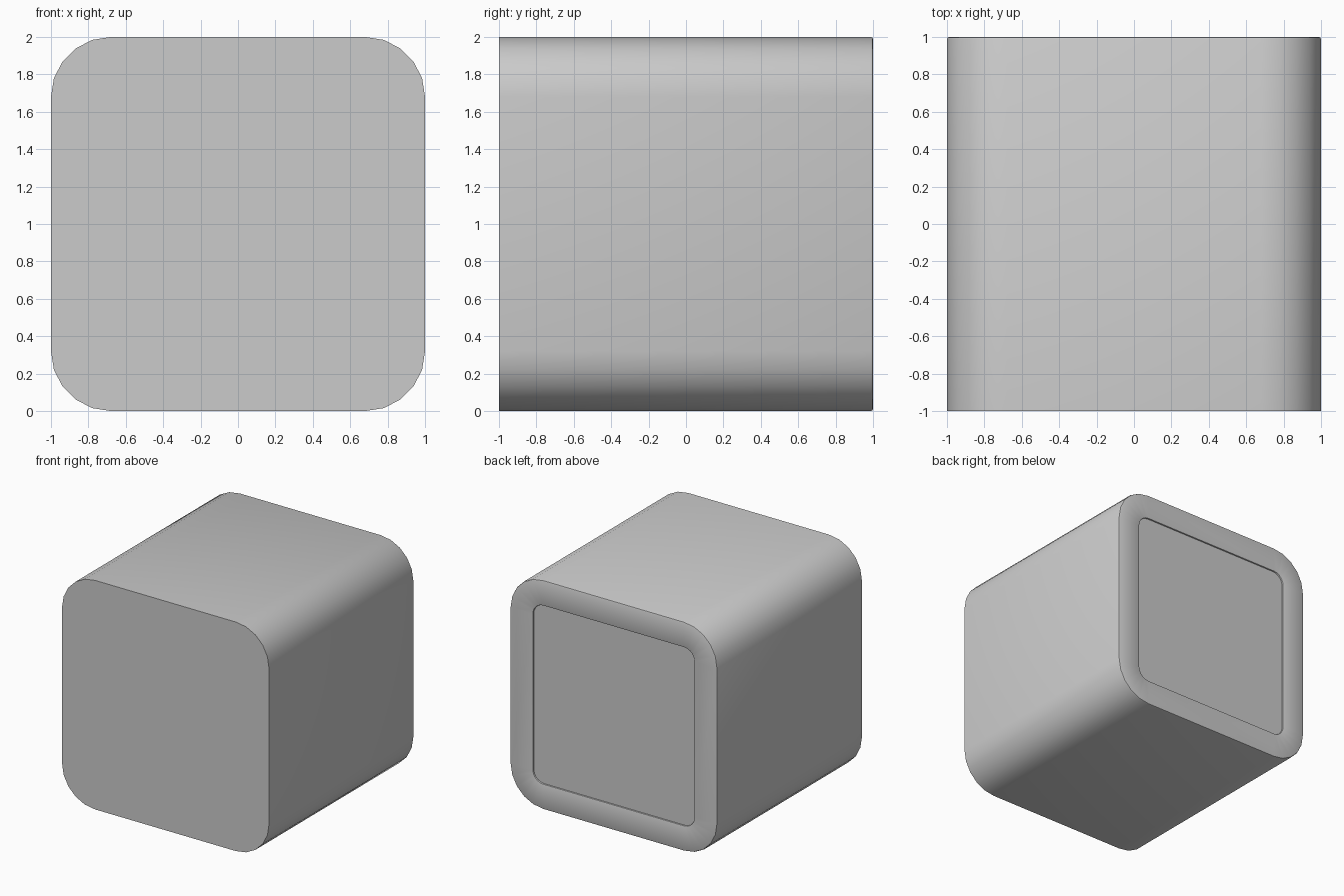
import bpy, bmesh, math

if "Cube" in bpy.data.objects:
    bpy.data.objects.remove(bpy.data.objects["Cube"])

HALF, RADIUS, SEGS = 1.0, 0.32, 5


def rounded_loop(bm, inset, y):
    """Ring of vertices around a rounded square, shrunk by inset, at depth y."""
    c = HALF - RADIUS
    r = RADIUS - inset
    ring = []
    for q, (sx, sz) in enumerate([(1, 1), (-1, 1), (-1, -1), (1, -1)]):
        for i in range(SEGS + 1):
            a = math.radians(90 * (q + i / SEGS))
            ring.append(bm.verts.new((sx * c + r * math.cos(a), y,
                                      1 + sz * c + r * math.sin(a))))
    return ring


# Rings (inset, y): flat front, straight sides, softened back rim, recessed panel
rings = [(0, -1.0), (0, 0.988), (0.0035, 0.9965), (0.012, 1.0),
         (0.214, 1.0), (0.219, 0.998), (0.221, 0.993), (0.221, 0.987)]

bm = bmesh.new()
loops = [rounded_loop(bm, inset, y) for inset, y in rings]
for a, b in zip(loops, loops[1:]):
    n = len(a)
    for i in range(n):
        j = (i + 1) % n
        bm.faces.new((a[i], a[j], b[j], b[i]))

# Front face and back panel
bm.faces.new(loops[0])
bm.faces.new(loops[-1])
bmesh.ops.recalc_face_normals(bm, faces=bm.faces)

mesh = bpy.data.meshes.new("rounded_block")
bm.to_mesh(mesh)
bm.free()
block = bpy.data.objects.new("rounded_block", mesh)
bpy.context.collection.objects.link(block)

# Smooth the rounded sides, keep the front edge sharp
bpy.context.view_layer.objects.active = block
block.select_set(True)
bpy.ops.object.shade_smooth_by_angle(angle=math.radians(35))
